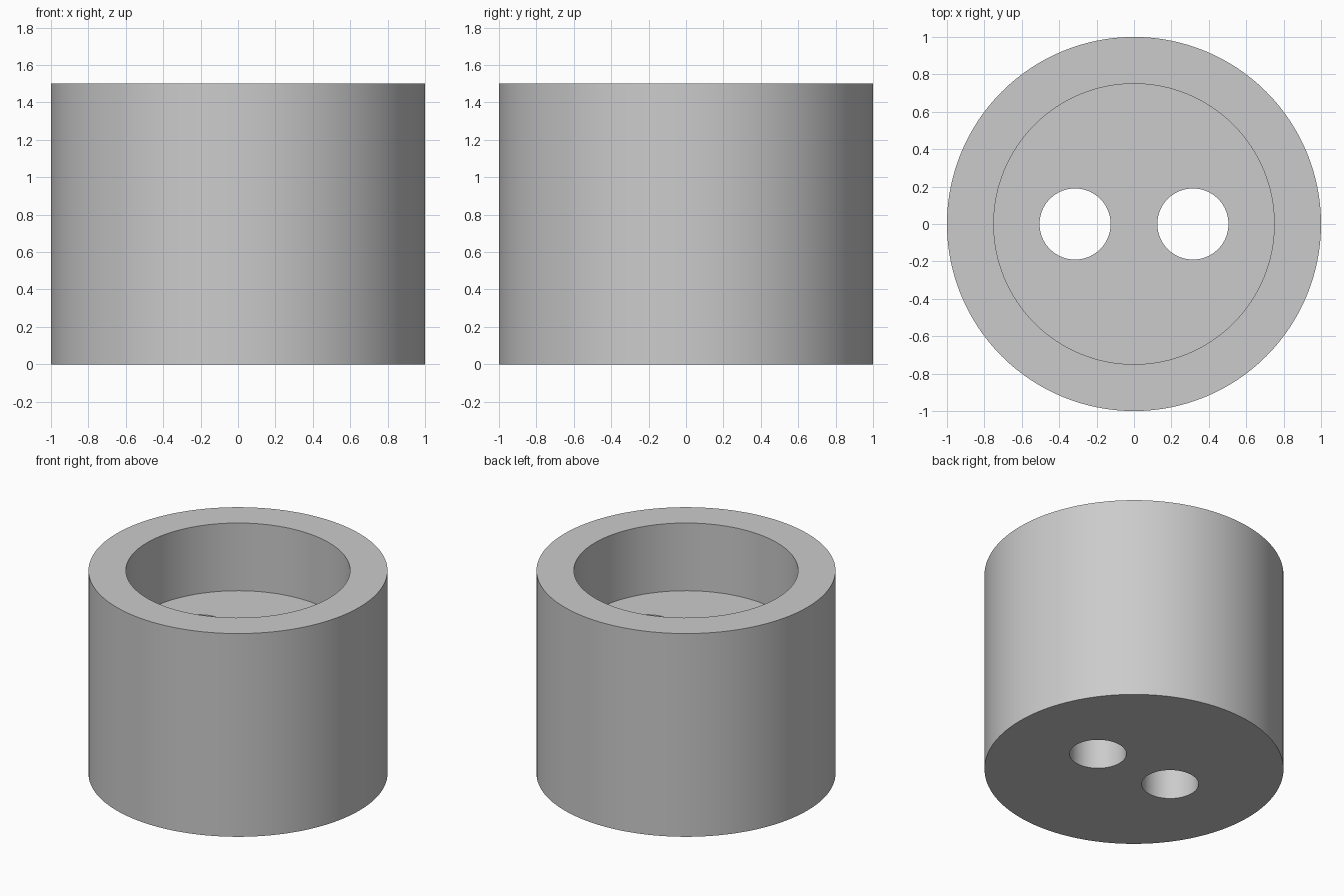
import bpy
import math

HEIGHT = 1.5
FLOOR = 1.0        # level of the recess floor
SEGMENTS = 128

cube = bpy.data.objects.get("Cube")
if cube:
    bpy.data.objects.remove(cube, do_unlink=True)

# Single grey material
grey = bpy.data.materials.new("plain_grey")
grey.use_nodes = True
colour = (0.6, 0.6, 0.6, 1)
grey.diffuse_color = colour
for node in grey.node_tree.nodes:
    if node.type == "BSDF_PRINCIPLED":
        node.inputs["Base Color"].default_value = colour


def cylinder(name, radius, bottom, top, x=0.0):
    bpy.ops.mesh.primitive_cylinder_add(
        vertices=SEGMENTS, radius=radius, depth=top - bottom,
        location=(x, 0, (bottom + top) / 2))
    obj = bpy.context.object
    obj.name = name
    obj.data.materials.append(grey)
    return obj


def cut(target, cutter):
    cutter.hide_render = True
    bpy.context.view_layer.objects.active = target
    mod = target.modifiers.new("cut", "BOOLEAN")
    mod.operation = "DIFFERENCE"
    mod.solver = "EXACT"
    mod.object = cutter
    bpy.ops.object.modifier_apply(modifier=mod.name)
    bpy.data.objects.remove(cutter, do_unlink=True)


# Solid round body
body = cylinder("cup_body", 1.0, 0, HEIGHT)

# Wide recess from the top
cut(body, cylinder("recess_cutter", 0.75, FLOOR, HEIGHT + 0.2))

# Two round holes through the thick base
for side in (-1, 1):
    cut(body, cylinder("hole_cutter", 0.19, -0.2, FLOOR + 0.2, side * 0.315))

# Smooth walls with crisp rims
bpy.ops.object.select_all(action="DESELECT")
body.select_set(True)
bpy.context.view_layer.objects.active = body
bpy.ops.object.transform_apply(location=True, rotation=True, scale=True)
bpy.ops.object.shade_smooth_by_angle(angle=math.radians(30))
